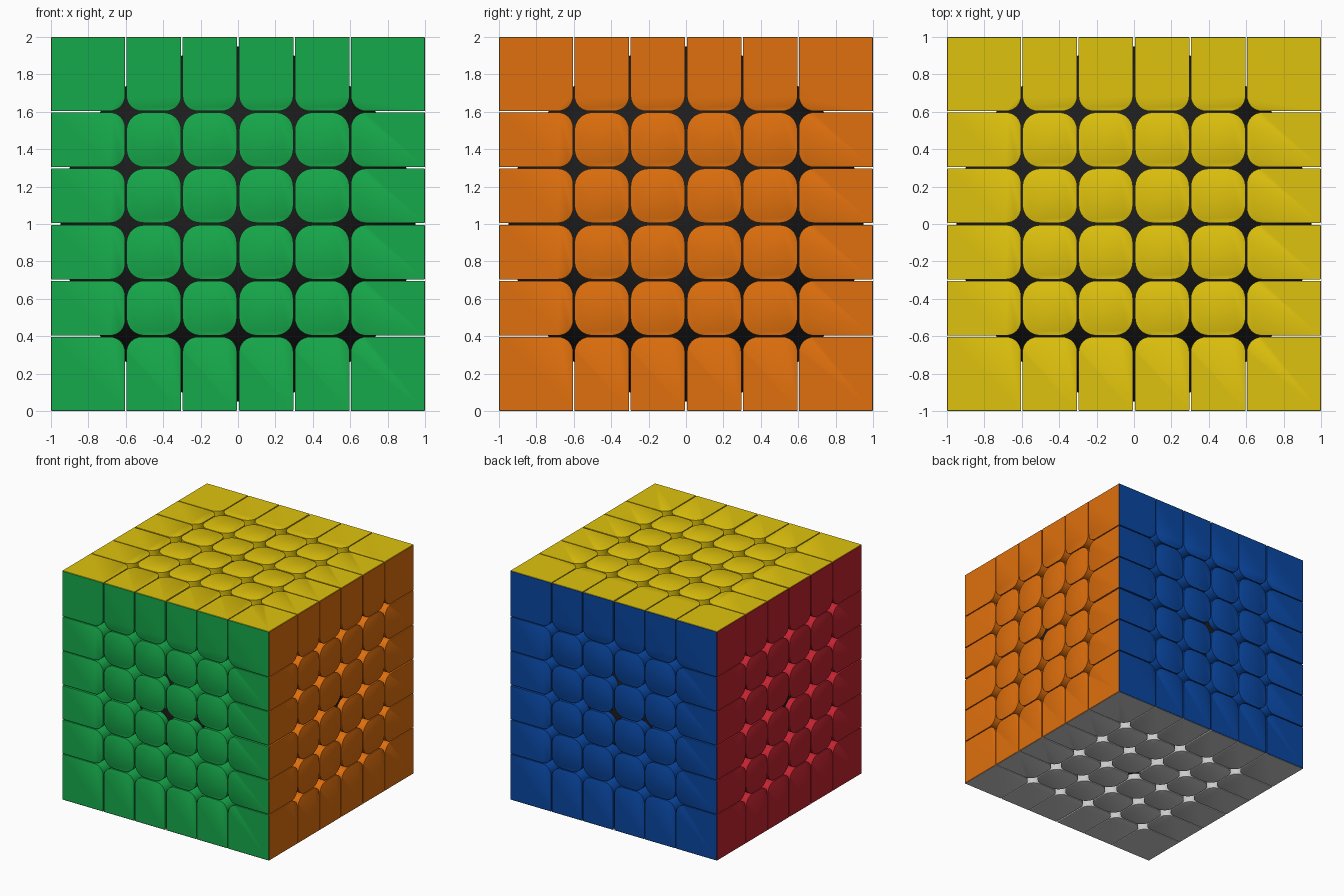
import bpy, bmesh, math
from mathutils import Vector

if "Cube" in bpy.data.objects:
    bpy.data.objects.remove(bpy.data.objects["Cube"])

LINES = [-1, -0.6, -0.3, 0, 0.3, 0.6, 1]   # cut lines between layers
DEPTH = 0.3                                # how far each coloured cap reaches inward


def material(name, rgb):
    m = bpy.data.materials.new(name)
    m.diffuse_color = (*rgb, 1)
    m.use_nodes = True
    m.node_tree.nodes["Principled BSDF"].inputs["Base Color"].default_value = m.diffuse_color
    return m


def gap(c):
    # half width of the gap at a cut line (outer rim has none)
    return 0 if abs(c) == 1 else (0.006 if c == 0 else 0.004)


def outline(x0, x1, y0, y1, inset):
    # tile outline, rounded only at corners lying on two inner cut lines
    ax, bx = x0 + gap(x0) + inset, x1 - gap(x1) - inset
    ay, by = y0 + gap(y0) + inset, y1 - gap(y1) - inset
    corners = [(bx, by, 1, 1, x1, y1), (ax, by, -1, 1, x0, y1),
               (ax, ay, -1, -1, x0, y0), (bx, ay, 1, -1, x1, y0)]
    outer = max(map(abs, (x0, x1, y0, y1))) == 1
    r = 0.08 if outer else 0.095
    pts = []
    for i, (x, y, sx, sy, lx, ly) in enumerate(corners):
        if abs(lx) == 1 or abs(ly) == 1:
            pts.append((x, y))
            continue
        for k in range(9):
            a = math.pi / 2 * (i + k / 8)
            pts.append((x - sx * r + r * math.cos(a), y - sy * r + r * math.sin(a)))
    return pts


def tile(bm, n, u, v, x0, x1, y0, y1):
    # cap with a fine chamfer on top and mitred walls at the cube's edges
    rings = []
    for depth, inset, lim in ((0, 0.003, 0.996), (0.002, 0, 0.998), (DEPTH, 0, 1 - DEPTH)):
        ring = []
        for x, y in outline(x0, x1, y0, y1, inset):
            x, y = max(-lim, min(lim, x)), max(-lim, min(lim, y))
            ring.append(bm.verts.new(n * (1 - depth) + u * x + v * y + Vector((0, 0, 1))))
        rings.append(ring)
    bm.faces.new(rings[0])
    bm.faces.new(rings[-1][::-1])
    for a, b in zip(rings, rings[1:]):
        for i in range(len(a)):
            bm.faces.new((a[i - 1], b[i - 1], b[i], a[i]))


def finish(ob, angle):
    bpy.ops.object.select_all(action='DESELECT')
    ob.select_set(True)
    bpy.context.view_layer.objects.active = ob
    bpy.ops.object.shade_smooth_by_angle(angle=angle)


# six coloured sides, each six by six tiles
SIDES = {
    "front_green": ((0, -1, 0), (1, 0, 0), (0.008, 0.40, 0.07)),
    "back_blue": ((0, 1, 0), (-1, 0, 0), (0.003, 0.063, 0.36)),
    "right_orange": ((1, 0, 0), (0, 1, 0), (0.74, 0.16, 0.004)),
    "left_red": ((-1, 0, 0), (0, -1, 0), (0.55, 0.017, 0.03)),
    "top_yellow": ((0, 0, 1), (1, 0, 0), (0.74, 0.54, 0.004)),
    "bottom_white": ((0, 0, -1), (1, 0, 0), (0.8, 0.8, 0.8)),
}
for name, (n, u, rgb) in SIDES.items():
    n, u = Vector(n), Vector(u)
    v = n.cross(u)
    bm = bmesh.new()
    for x0, x1 in zip(LINES, LINES[1:]):
        for y0, y1 in zip(LINES, LINES[1:]):
            tile(bm, n, u, v, x0, x1, y0, y1)
    me = bpy.data.meshes.new(name)
    bm.to_mesh(me)
    bm.free()
    me.materials.append(material(name, rgb))
    ob = bpy.data.objects.new(name + "_tiles", me)
    bpy.context.collection.objects.link(ob)
    finish(ob, math.radians(30))

# round black mechanism seen through the gaps
bpy.ops.mesh.primitive_uv_sphere_add(segments=64, ring_count=32, radius=0.95, location=(0, 0, 1))
core = bpy.context.object
core.name = "inner_core"
core.data.materials.append(material("black_plastic", (0.012, 0.012, 0.012)))
finish(core, math.radians(30))
